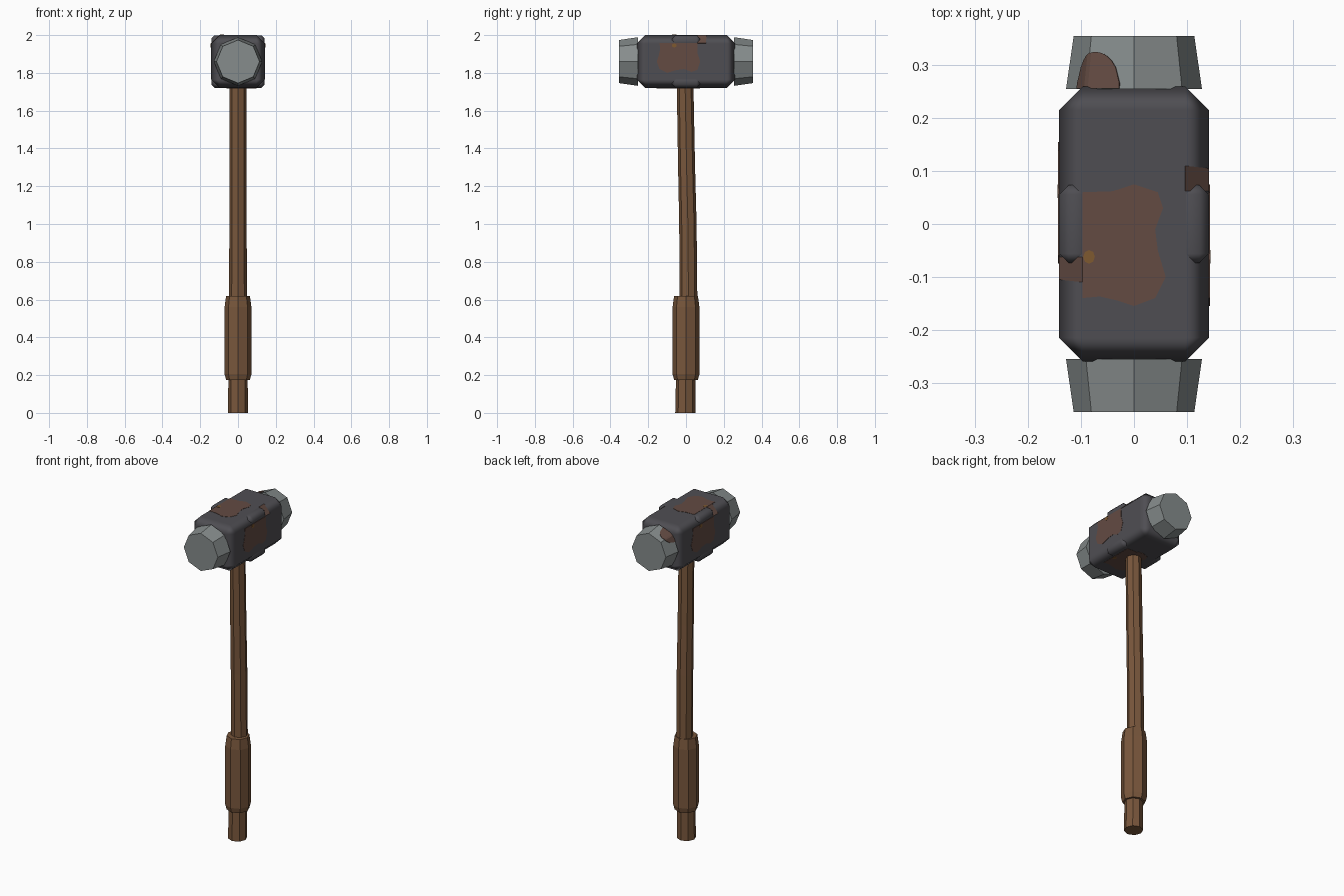
import bpy
import bmesh
from math import cos, sin, pi, sqrt
from mathutils import Matrix, Vector

cube = bpy.data.objects.get("Cube")
if cube:
    bpy.data.objects.remove(cube)


def material(name, rgb):
    m = bpy.data.materials.new(name)
    m.use_nodes = True
    m.diffuse_color = (*rgb, 1)
    m.node_tree.nodes["Principled BSDF"].inputs["Base Color"].default_value = (*rgb, 1)
    return m


iron = material("dark_iron", (0.078, 0.076, 0.086))
steel = material("worn_steel", (0.24, 0.265, 0.265))
wood = material("brown_wood", (0.19, 0.095, 0.045))
rust = material("rust", (0.125, 0.07, 0.055))
orange = material("orange_rust", (0.21, 0.10, 0.03))

HEAD_Z = 1.86
HALF = 0.14
CUT = 0.045


def finish(name, bm, mat):
    bmesh.ops.recalc_face_normals(bm, faces=bm.faces)
    mesh = bpy.data.meshes.new(name)
    bm.to_mesh(mesh)
    bm.free()
    mesh.materials.append(mat)
    obj = bpy.data.objects.new(name, mesh)
    bpy.context.collection.objects.link(obj)
    return obj


def chamfered_box(name, centre, size, cut, mat):
    bm = bmesh.new()
    bmesh.ops.create_cube(bm, size=1)
    bmesh.ops.scale(bm, vec=size, verts=bm.verts)
    bmesh.ops.bevel(bm, geom=bm.edges[:], offset=cut, segments=1, affect='EDGES')
    bmesh.ops.translate(bm, vec=centre, verts=bm.verts)
    obj = finish(name, bm, mat)
    obj.data.shade_smooth()
    mod = obj.modifiers.new("face_normals", 'WEIGHTED_NORMAL')
    mod.weight = 100
    return obj


def ring_point(i, r):
    return Vector((r * cos(i * pi / 4), r * sin(i * pi / 4)))


def loft(name, rings, mat, place):
    """Eight-sided tube through rings of (offset, height, radius)."""
    bm = bmesh.new()
    loops = []
    for off, h, r in rings:
        pts = [ring_point(i, r) for i in range(8)]
        loops.append([bm.verts.new(place(p.x, p.y + off, h)) for p in pts])
    for a, b in zip(loops, loops[1:]):
        for i in range(8):
            j = (i + 1) % 8
            bm.faces.new((a[i], a[j], b[j], b[i]))
    bm.faces.new(loops[0])
    bm.faces.new(loops[-1])
    return finish(name, bm, mat)


def plate(name, outline, matrix, mat, thick=0.0015):
    """Thin painted patch in local XY, lifted along local Z."""
    bm = bmesh.new()
    face = bm.faces.new([bm.verts.new((x, y, -0.001)) for x, y in outline])
    top = bmesh.ops.extrude_face_region(bm, geom=[face])["geom"]
    bmesh.ops.translate(bm, vec=(0, 0, thick + 0.001),
                        verts=[v for v in top if isinstance(v, bmesh.types.BMVert)])
    bmesh.ops.transform(bm, matrix=matrix, verts=bm.verts)
    return finish(name, bm, mat)


# Wooden handle
upright = lambda x, y, h: (x, y, h)
loft("handle_shaft", [(0.013, 0.6, 0.047), (0.01, 1.0, 0.046),
                      (0.003, 1.3, 0.045), (-0.005, 1.75, 0.044)], wood, upright)
loft("handle_grip", [(0, 0.175, 0.063), (0, 0.205, 0.071),
                     (0, 0.56, 0.071), (0, 0.62, 0.063)], wood, upright)
loft("handle_butt", [(-0.004, 0, 0.053), (-0.002, 0.19, 0.051)], wood, upright)

# Iron head with lugs over its four long edges
chamfered_box("head_body", (0, 0, HEAD_Z), (2 * HALF + 0.004, 0.52, 2 * HALF), CUT, iron)
for sx, side in ((1, "left"), (-1, "right")):
    for sz, level in ((1, "top"), (-1, "bottom")):
        chamfered_box(f"{level}_{side}_lug", (sx * 0.1095, 0, HEAD_Z + sz * 0.107),
                      (0.064, 0.148, 0.064), 0.018, iron)

# Steel striking faces
for s, side in ((-1, "front"), (1, "back")):
    loft(f"{side}_striking_face", [(0, 0.255, 0.1285), (0, 0.355, 0.114)], steel,
         lambda x, v, h: (x, s * h, HEAD_Z + v))

# Rust patches on the four long sides of the head
blob = [(-0.097, -0.14), (-0.065, -0.137), (-0.03, -0.145), (0, -0.155), (0.04, -0.14),
        (0.06, -0.10), (0.045, -0.05), (0.04, -0.01), (0.055, 0.03), (0.045, 0.06),
        (0, 0.075), (-0.04, 0.062), (-0.097, 0.06)]
spot = [(-0.085 + 0.011 * cos(i * pi / 4), -0.062 + 0.013 * sin(i * pi / 4)) for i in range(8)]
centre = Matrix.Translation((0, 0, HEAD_Z))
half_turn = Matrix.Rotation(pi, 4, 'Z')
tilt = lambda a: Matrix.Rotation(a, 4, 'Y')
lift = lambda d: Matrix.Translation((0, 0, d))
sides = {
    "top": centre @ lift(HALF),
    "left": centre @ tilt(pi / 2) @ lift(HALF + 0.002),
    "right": centre @ half_turn @ tilt(pi / 2) @ lift(HALF + 0.002),
    "bottom": centre @ tilt(pi) @ lift(HALF),
}
for side, matrix in sides.items():
    plate(f"{side}_rust_patch", blob, matrix, rust)
    plate(f"{side}_orange_spot", spot, matrix, orange, 0.003)

# Rust strips on the upper chamfers
strip = [(-0.031, 0.062), (0.031, 0.062), (0.031, 0.105), (-0.031, 0.11)]
for turn, side in ((Matrix.Identity(4), "left"), (half_turn, "right")):
    plate(f"{side}_chamfer_rust", strip,
          centre @ turn @ tilt(pi / 4) @ lift((2 * HALF + 0.002 - CUT) / sqrt(2)), rust)

# Rust stain wrapped over the back striking face
bm = bmesh.new()
rows = []
for k in range(13):
    p = 0.3 + 1.1 * k / 12
    height = 0.065 * sqrt(max(0.01, 1 - ((p - 0.85) / 0.55) ** 2))
    row = []
    for y in (0.256, 0.26 + height):
        r = 0.1305 - 0.145 * (y - 0.255)
        i = int(p)
        q = ring_point(2 + i, r).lerp(ring_point(3 + i, r), p - i)
        row.append(bm.verts.new((q.x, y, HEAD_Z + q.y)))
    rows.append(row)
for a, b in zip(rows, rows[1:]):
    bm.faces.new((a[0], a[1], b[1], b[0]))
stain = finish("back_face_rust", bm, rust)
solid = stain.modifiers.new("thickness", 'SOLIDIFY')
solid.thickness = 0.003
solid.offset = 0
